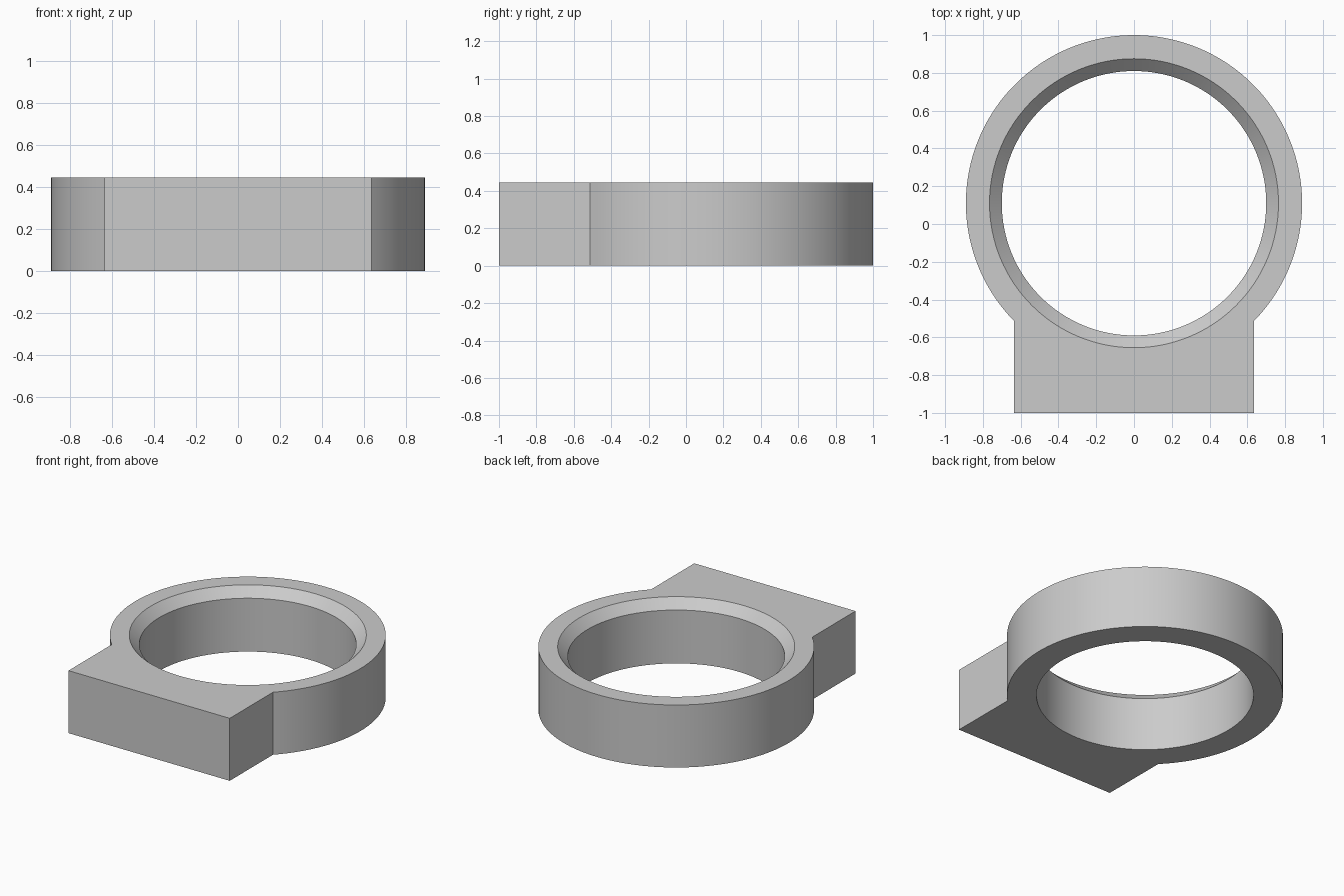
import bpy, bmesh, math

cube = bpy.data.objects.get("Cube")
if cube:
    bpy.data.objects.remove(cube, do_unlink=True)

CENTRE_Y = 0.11
OUTER_R, BORE_R, RIM_R = 0.89, 0.70, 0.765
HEIGHT, CHAMFER = 0.445, 0.065
HALF_W, FRONT_Y = 0.635, -1.0
SEGMENTS = 128

grey = bpy.data.materials.new("plain grey")
grey.use_nodes = True
colour = (0.6, 0.6, 0.6, 1)
grey.diffuse_color = colour
grey.node_tree.nodes["Principled BSDF"].inputs["Base Color"].default_value = colour


def arc(radius, start, end, count):
    """Points along an arc around the ring centre."""
    return [(radius * math.cos(a), CENTRE_Y + radius * math.sin(a))
            for a in (start + (end - start) * i / count for i in range(count + 1))]


def add_loop(bm, points, z):
    return [bm.verts.new((x, y, z)) for x, y in points]


def add_wall(bm, lower, upper):
    n = len(lower)
    for i in range(n):
        j = (i + 1) % n
        bm.faces.new((lower[i], lower[j], upper[j], upper[i]))


def add_cap(bm, *loops):
    edges = [bm.edges.get((lp[i - 1], lp[i])) for lp in loops for i in range(len(lp))]
    bmesh.ops.triangle_fill(bm, edges=edges, use_beauty=True)


# Outline: round ring merging into a square mounting block at the front
side = math.acos(HALF_W / OUTER_R)
outline = arc(OUTER_R, -side, math.pi + side, SEGMENTS)
outline += [(-HALF_W, FRONT_Y), (HALF_W, FRONT_Y)]
bore = arc(BORE_R, 0, math.tau, SEGMENTS)[:-1]
rim = arc(RIM_R, 0, math.tau, SEGMENTS)[:-1]

bm = bmesh.new()
outer_low, outer_high = add_loop(bm, outline, 0), add_loop(bm, outline, HEIGHT)
bore_low, bore_high = add_loop(bm, bore, 0), add_loop(bm, bore, HEIGHT - CHAMFER)
rim_high = add_loop(bm, rim, HEIGHT)

# Outer wall, bore wall and chamfered lip
add_wall(bm, outer_low, outer_high)
add_wall(bm, bore_low, bore_high)
add_wall(bm, bore_high, rim_high)

# Flat top and bottom
add_cap(bm, outer_high, rim_high)
add_cap(bm, outer_low, bore_low)
bmesh.ops.recalc_face_normals(bm, faces=bm.faces)

mesh = bpy.data.meshes.new("ring_mount")
bm.to_mesh(mesh)
bm.free()
mesh.materials.append(grey)
mount = bpy.data.objects.new("ring_mount", mesh)
bpy.context.collection.objects.link(mount)

# Smooth round walls, crisp edges
bpy.ops.object.select_all(action="DESELECT")
mount.select_set(True)
bpy.context.view_layer.objects.active = mount
bpy.ops.object.shade_smooth_by_angle(angle=math.radians(25))
